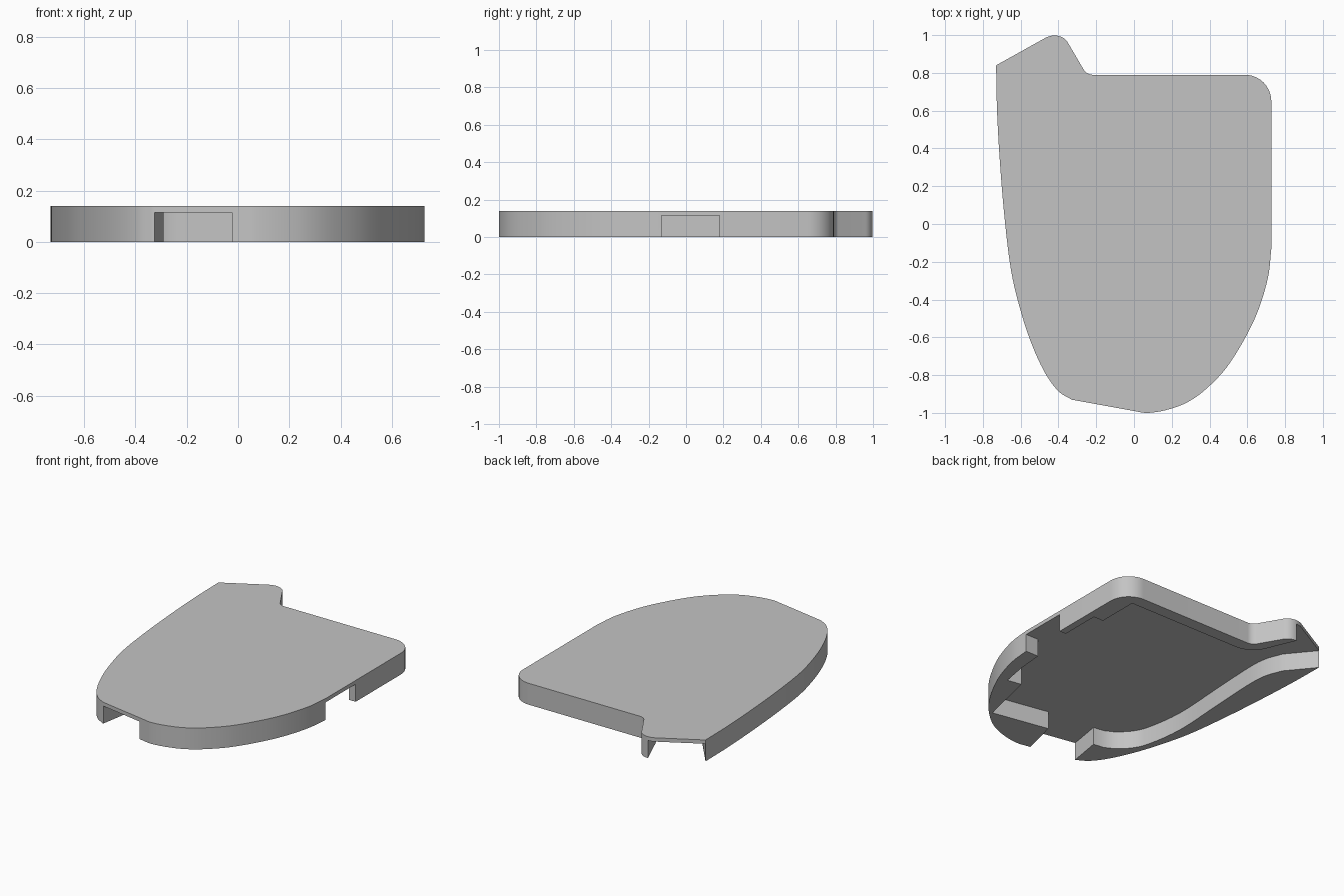
import bpy
import bmesh
from mathutils import Vector

if "Cube" in bpy.data.objects:
    bpy.data.objects.remove(bpy.data.objects["Cube"], do_unlink=True)

HEIGHT = 0.14
CAVITY_TOP = 0.115


def smooth_path(points, steps=6):
    """Curve that passes through every given point."""
    pts = [Vector(p) for p in points]
    pts = [2 * pts[0] - pts[1]] + pts + [2 * pts[-1] - pts[-2]]
    out = []
    for a, b, c, d in zip(pts, pts[1:], pts[2:], pts[3:]):
        for i in range(steps):
            t = i / steps
            out.append(0.5 * (2 * b + (c - a) * t + (2 * a - 5 * b + 4 * c - d) * t ** 2
                              + (3 * b - a - 3 * c + d) * t ** 3))
    return out + [pts[-2]]


def rounded(start, corner, end, steps=10):
    """Rounded corner between two straight edges."""
    a, b, c = Vector(start), Vector(corner), Vector(end)
    w = 0.7071
    out = []
    for i in range(steps + 1):
        t = i / steps
        k = [(1 - t) ** 2, 2 * w * t * (1 - t), t * t]
        out.append((a * k[0] + b * k[1] + c * k[2]) / sum(k))
    return out


def extrude_outline(name, outline, bottom, top):
    bm = bmesh.new()
    verts = [bm.verts.new((p[0], p[1], bottom)) for p in outline]
    face = bm.faces.new(verts)
    grown = bmesh.ops.extrude_face_region(bm, geom=[face])
    moved = [g for g in grown["geom"] if isinstance(g, bmesh.types.BMVert)]
    bmesh.ops.translate(bm, verts=moved, vec=(0, 0, top - bottom))
    bmesh.ops.recalc_face_normals(bm, faces=bm.faces)
    mesh = bpy.data.meshes.new(name)
    bm.to_mesh(mesh)
    bm.free()
    obj = bpy.data.objects.new(name, mesh)
    bpy.context.collection.objects.link(obj)
    return obj


# Outer outline of the cover, counter-clockwise from the pointed tip
outline = smooth_path([(-.73, .84), (-.725, .6), (-.71, .33), (-.685, .03), (-.65, -.25),
                       (-.6, -.46), (-.54, -.64), (-.47, -.79), (-.4, -.885), (-.33, -.93)])
outline += smooth_path([(0, -.99), (.07, -1), (.17, -.985), (.28, -.945), (.38, -.875),
                        (.49, -.76), (.59, -.6), (.66, -.45), (.71, -.28), (.727, -.13)])
outline += rounded((.727, .65), (.727, .79), (.587, .79))
outline += rounded((-.22, .79), (-.25, .79), (-.265, .815), 5)
outline += rounded((-.35, .96), (-.39, 1.03), (-.47, .985))

# Cavity outline: inner walls with three openings that run out past the rim
cavity = [(-.75, .865)]
cavity += smooth_path([(-.59, .67), (-.55, .56), (-.54, .42), (-.555, .1), (-.573, -.25),
                       (-.54, -.5), (-.49, -.61), (-.42, -.68)], 4)
cavity += [(-.36, -.71), (-.29, -.72), (-.34, -1.02)]               # front opening
cavity += [(-.04, -1.05), (.035, -.75), (.41, -.82), (.495, -.45)]  # front block
cavity += [(.59, -.466), (.62, -.3), (.635, -.13)]
cavity += [(.8, -.13), (.8, .18), (.68, .18)]                       # side opening
cavity += [(.68, .44), (.61, .44), (.61, .71)]
cavity += rounded((-.2, .71), (-.3, .71), (-.34, .8), 6)
cavity += [(-.385, .91), (-.45, 1.06), (-.7, 1.06)]                 # tip opening

# Cover body with the hollow cut from below
cover = extrude_outline("cover", outline, 0, HEIGHT)
cutter = extrude_outline("cavity_cutter", cavity, -0.1, CAVITY_TOP)
cutter.hide_render = True
cut = cover.modifiers.new("hollow", "BOOLEAN")
cut.operation = "DIFFERENCE"
cut.solver = "EXACT"
cut.object = cutter
bpy.context.view_layer.objects.active = cover
cover.select_set(True)
bpy.ops.object.modifier_apply(modifier=cut.name)
bpy.data.objects.remove(cutter, do_unlink=True)
bpy.ops.object.shade_smooth_by_angle(angle=0.5)

# Plain grey finish
grey = bpy.data.materials.new("light_grey")
grey.use_nodes = True
colour = (0.55, 0.55, 0.55, 1)
grey.diffuse_color = colour
grey.node_tree.nodes["Principled BSDF"].inputs["Base Color"].default_value = colour
cover.data.materials.clear()
cover.data.materials.append(grey)
